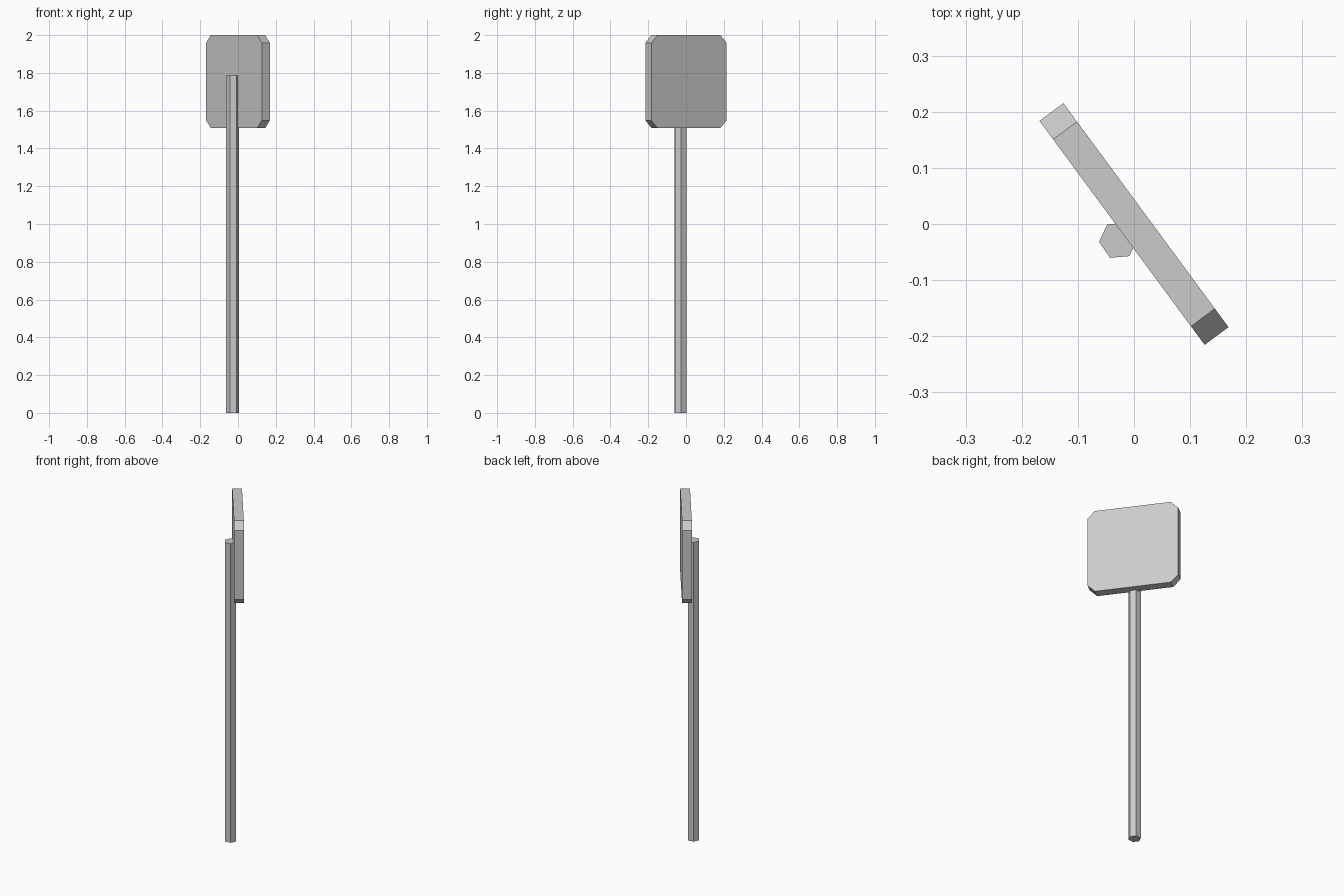
import bpy
import bmesh
from math import radians, cos, sin
from mathutils import Matrix, Vector

cube = bpy.data.objects.get("Cube")
if cube:
    bpy.data.objects.remove(cube, do_unlink=True)

# One plain grey for the whole sign
grey = bpy.data.materials.new("plain grey")
grey.use_nodes = True
colour = (0.6, 0.6, 0.6, 1)
grey.diffuse_color = colour
grey.node_tree.nodes["Principled BSDF"].inputs["Base Color"].default_value = colour


def prism(name, outline, depth, matrix):
    """Extrude an outline from its own xy plane along z, then place it."""
    bm = bmesh.new()
    face = bm.faces.new([bm.verts.new((x, y, 0)) for x, y in outline])
    ext = bmesh.ops.extrude_face_region(bm, geom=[face], use_keep_orig=True)
    moved = [g for g in ext["geom"] if isinstance(g, bmesh.types.BMVert)]
    bmesh.ops.translate(bm, verts=moved, vec=Vector((0, 0, depth)))
    bmesh.ops.recalc_face_normals(bm, faces=bm.faces)
    mesh = bpy.data.meshes.new(name)
    bm.to_mesh(mesh)
    bm.free()
    mesh.materials.append(grey)
    obj = bpy.data.objects.new(name, mesh)
    obj.matrix_world = matrix
    bpy.context.collection.objects.link(obj)
    return obj


# Six-sided post, standing against the face of the board
radius = 0.0345
hexagon = [(radius * cos(radians(5 + 60 * i)), radius * sin(radians(5 + 60 * i)))
           for i in range(6)]
prism("post", hexagon, 1.785, Matrix.Translation((-0.028, -0.029, 0)))

# Square board with cut corners, turned about the vertical
half_w, half_h, cut, thick = 0.248, 0.246, 0.041, 0.053
corners = []
for sx, sy in ((1, 1), (-1, 1), (-1, -1), (1, -1)):
    pair = [(sx * half_w, sy * (half_h - cut)), (sx * (half_w - cut), sy * half_h)]
    corners += pair if sx * sy > 0 else pair[::-1]
place = (Matrix.Translation((0, 0, 2 - half_h))
         @ Matrix.Rotation(radians(-53.6), 4, "Z")
         @ Matrix.Rotation(radians(90), 4, "X")
         @ Matrix.Translation((0, 0, -thick / 2)))
prism("sign_board", corners, thick, place)
